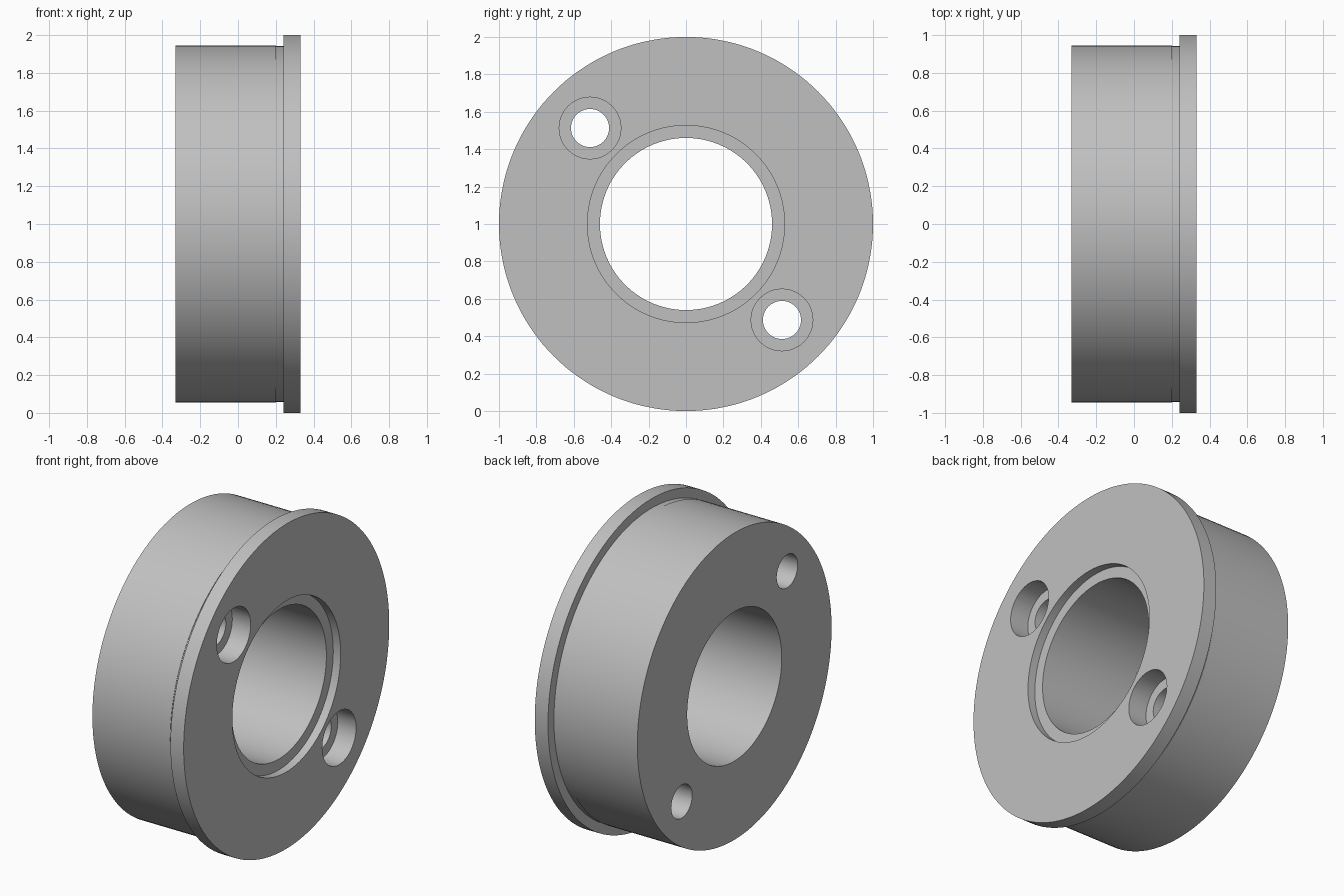
import bpy
import bmesh
from math import tau
from mathutils import Matrix, Vector

cube = bpy.data.objects.get("Cube")
if cube:
    bpy.data.objects.remove(cube, do_unlink=True)

steel = bpy.data.materials.new("satin grey")
steel.use_nodes = True
GREY = (0.53, 0.53, 0.53, 1)
steel.diffuse_color = GREY
steel.node_tree.nodes["Principled BSDF"].inputs["Base Color"].default_value = GREY


def lathe(name, profile, steps, centre):
    """Revolve (x, radius) points around the x axis through centre."""
    bm = bmesh.new()
    verts = [bm.verts.new((x, 0, r)) for x, r in profile]
    edges = [bm.edges.new((a, b)) for a, b in zip(verts, verts[1:] + verts[:1])]
    bmesh.ops.spin(bm, geom=verts + edges, cent=(0, 0, 0), axis=(1, 0, 0),
                   angle=tau, steps=steps, use_merge=False)
    bmesh.ops.remove_doubles(bm, verts=bm.verts, dist=1e-5)
    bmesh.ops.dissolve_degenerate(bm, dist=1e-5, edges=bm.edges)
    bmesh.ops.recalc_face_normals(bm, faces=bm.faces)
    bmesh.ops.transform(bm, matrix=Matrix.Translation(Vector(centre)), verts=bm.verts)
    mesh = bpy.data.meshes.new(name)
    bm.to_mesh(mesh)
    bm.free()
    mesh.materials.append(steel)
    obj = bpy.data.objects.new(name, mesh)
    bpy.context.collection.objects.link(obj)
    return obj


# Flanged bushing with a shallow relief behind the flange and a recessed bore
BACK, FLANGE, FRONT = -0.33, 0.24, 0.33
BODY, BORE, RECESS = 0.945, 0.46, 0.527
bushing = lathe("flanged_bushing", [
    (BACK, BORE), (BACK, BODY), (0.2, BODY), (0.2, BODY - 0.003),
    (FLANGE, BODY - 0.003), (FLANGE, 1), (FRONT, 1),
    (FRONT, RECESS), (FRONT - 0.05, RECESS), (FRONT - 0.05, BORE)],
    144, (0, 0, 1))

# Two opposite counterbored screw holes
SEAT = FRONT - 0.125
drill_profile = [(-0.5, 0), (-0.5, 0.102), (SEAT, 0.102),
                 (SEAT, 0.165), (0.5, 0.165), (0.5, 0)]
drills = []
for side in (-1, 1):
    drill = lathe("screw_hole_cutter", drill_profile, 48,
                  (0, side * 0.513, 1 - side * 0.513))
    drill.hide_render = True
    drills.append(drill)
    cut = bushing.modifiers.new("screw hole", "BOOLEAN")
    cut.operation = "DIFFERENCE"
    cut.solver = "EXACT"
    cut.object = drill

# Bake the cuts, discard the cutters, then smooth the round walls
bpy.context.view_layer.update()
graph = bpy.context.evaluated_depsgraph_get()
cut_mesh = bpy.data.meshes.new_from_object(bushing.evaluated_get(graph))
bushing.modifiers.clear()
bushing.data = cut_mesh
for drill in drills:
    bpy.data.objects.remove(drill, do_unlink=True)

bpy.ops.object.select_all(action="DESELECT")
bushing.select_set(True)
bpy.context.view_layer.objects.active = bushing
bpy.ops.object.shade_smooth_by_angle(angle=0.5)
